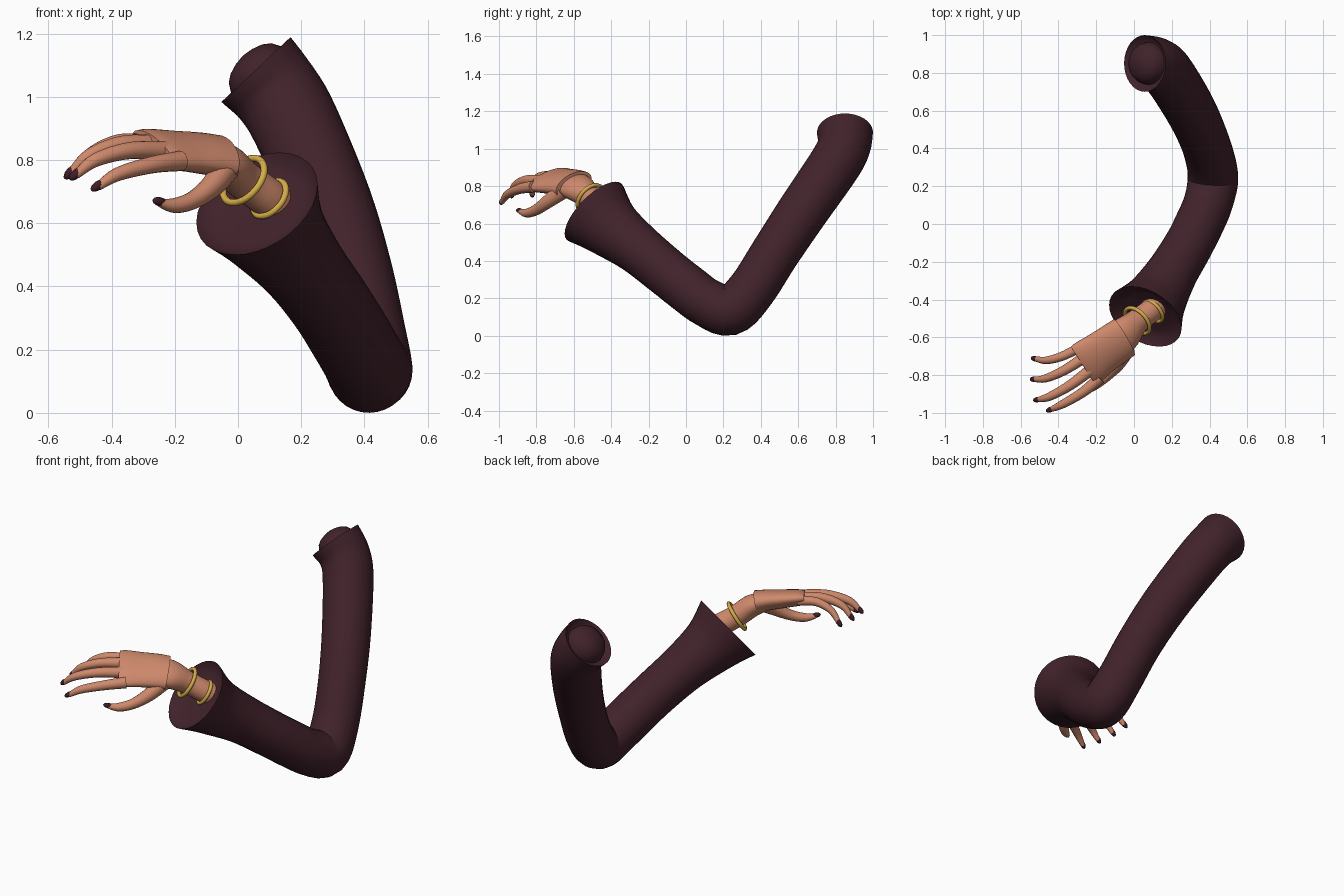
import bpy, bmesh, math
from mathutils import Vector

cube = bpy.data.objects.get("Cube")
if cube:
    bpy.data.objects.remove(cube, do_unlink=True)


def material(name, r, g, b, rough=0.6):
    m = bpy.data.materials.new(name)
    m.use_nodes = True
    m.diffuse_color = (r, g, b, 1)
    shader = m.node_tree.nodes["Principled BSDF"]
    shader.inputs["Base Color"].default_value = (r, g, b, 1)
    shader.inputs["Roughness"].default_value = rough
    return m


PLUM = material("plum cloth", 0.053, 0.016, 0.024)
SKIN = material("skin", 0.62, 0.25, 0.15)
GOLD = material("gold", 0.66, 0.42, 0.065)
NAIL = material("dark nail polish", 0.05, 0.012, 0.02)


def finish(ob, name, mat, angle=45):
    ob.name = name
    ob.data.materials.clear()
    ob.data.materials.append(mat)
    bpy.ops.object.select_all(action="DESELECT")
    ob.select_set(True)
    bpy.context.view_layer.objects.active = ob
    bpy.ops.object.shade_smooth_by_angle(angle=math.radians(angle))
    return ob


def loft(name, mat, rings, hint, sides=32, cap_start=True, cap_end=True):
    """Skin elliptical rings given as (centre, axis, half width, half thickness)."""
    bm = bmesh.new()
    loops = []
    for centre, axis, wide, thick in rings:
        u = (hint - axis * hint.dot(axis)).normalized()
        v = axis.cross(u)
        loops.append([bm.verts.new(centre + u * wide * math.cos(a) + v * thick * math.sin(a))
                      for a in (math.tau * i / sides for i in range(sides))])
    for a, b in zip(loops, loops[1:]):
        for i in range(sides):
            j = (i + 1) % sides
            bm.faces.new((a[i], a[j], b[j], b[i]))
    if cap_start:
        bm.faces.new(loops[0][::-1])
    if cap_end:
        bm.faces.new(loops[-1])
    mesh = bpy.data.meshes.new(name)
    bm.to_mesh(mesh)
    bm.free()
    ob = bpy.data.objects.new(name, mesh)
    bpy.context.collection.objects.link(ob)
    return finish(ob, name, mat)


def path_rings(points, steps=5):
    """Smooth path through (x, y, z, half width[, half thickness]) points."""
    pts = [tuple(p) + (p[3],) if len(p) == 4 else p for p in points]
    pts = [pts[0]] + pts + [pts[-1]]
    samples = []
    for p, q, r, s in zip(pts, pts[1:], pts[2:], pts[3:]):
        for k in range(steps):
            t = k / steps
            samples.append([b + t / 2 * (c - a + t * (2*a - 5*b + 4*c - d + t * (3*b - 3*c + d - a)))
                            for a, b, c, d in zip(p, q, r, s)])
    samples.append(list(pts[-1]))
    centres = [Vector(s[:3]) for s in samples]
    last = len(centres) - 1
    return [(c, (centres[min(i + 1, last)] - centres[max(i - 1, 0)]).normalized(), s[3], s[4])
            for i, (c, s) in enumerate(zip(centres, samples))]


def revolve(name, mat, centre, axis, profile, hint):
    rings = [(centre + axis * h, axis, r, r) for r, h in profile]
    return loft(name, mat, rings, hint, cap_start=False)


X = Vector((1, 0, 0))
ACROSS = Vector((0.5, -0.78, -0.38))   # little finger side to thumb side

# Sleeve from shoulder, round the elbow, to the flared cuff
sleeve = path_rings([
    (0.057, 0.85, 1.086, 0.15), (0.12, 0.845, 1.015, 0.142), (0.18, 0.795, 0.915, 0.14),
    (0.29, 0.62, 0.66, 0.135), (0.36, 0.475, 0.44, 0.13), (0.402, 0.35, 0.245, 0.13),
    (0.418, 0.235, 0.135, 0.134), (0.392, 0.11, 0.178, 0.13), (0.35, 0.01, 0.25, 0.13),
    (0.29, -0.11, 0.345, 0.13), (0.2, -0.26, 0.468, 0.137), (0.117, -0.398, 0.575, 0.165),
    (0.06, -0.49, 0.662, 0.21)])
loft("sleeve", PLUM, sleeve, X, cap_start=False, cap_end=False)

# Hollow cuff, and the sunken shoulder joint with its dome
revolve("cuff_lining", PLUM, sleeve[-1][0], sleeve[-1][1],
        [(0.21, 0), (0.18, -0.035), (0.13, -0.045), (0.03, -0.046)], X)
revolve("shoulder_joint", PLUM, sleeve[0][0], -sleeve[0][1],
        [(0.15, 0), (0.13, -0.025), (0.113, -0.03), (0.108, 0), (0.092, 0.028),
         (0.068, 0.045), (0.035, 0.056), (0.005, 0.06)], X)

# Forearm and palm
forearm = path_rings([
    (0.17, -0.38, 0.61, 0.063), (0.095, -0.455, 0.68, 0.063), (0.02, -0.512, 0.735, 0.065, 0.062),
    (-0.04, -0.575, 0.79, 0.092, 0.062), (-0.1, -0.63, 0.812, 0.1, 0.05)])
loft("forearm", SKIN, forearm, ACROSS)
palm = path_rings([
    (-0.052, -0.6, 0.807, 0.116, 0.064), (-0.1, -0.632, 0.818, 0.118, 0.058),
    (-0.17, -0.68, 0.826, 0.122, 0.052), (-0.24, -0.73, 0.833, 0.131, 0.046),
    (-0.27, -0.75, 0.834, 0.127, 0.039)])
loft("palm", SKIN, palm, ACROSS)

# Bangles
for name, spot, radius, tube in (("outer_bangle", (0.018, -0.512, 0.735), 0.083, 0.011),
                                 ("inner_bangle", (0.1, -0.462, 0.678), 0.066, 0.01)):
    bpy.ops.mesh.primitive_torus_add(major_radius=radius, minor_radius=tube, major_segments=40,
                                     minor_segments=10, location=spot)
    ring = bpy.context.object
    ring.rotation_euler = Vector((-0.14, -0.13, 0.12)).to_track_quat("Z", "Y").to_euler()
    finish(ring, name, GOLD, 60)

# Fingers and thumb, each with a painted nail
digits = {
    "little_finger": [(-0.29, -0.655, 0.855, 0.026), (-0.38, -0.7, 0.857, 0.024),
                      (-0.465, -0.722, 0.82, 0.02), (-0.525, -0.713, 0.76, 0.013)],
    "ring_finger": [(-0.26, -0.705, 0.85, 0.03), (-0.37, -0.775, 0.85, 0.026),
                    (-0.47, -0.818, 0.815, 0.021), (-0.53, -0.822, 0.757, 0.013)],
    "middle_finger": [(-0.22, -0.765, 0.828, 0.032), (-0.34, -0.855, 0.83, 0.027),
                      (-0.45, -0.915, 0.8, 0.022), (-0.512, -0.93, 0.752, 0.013)],
    "index_finger": [(-0.18, -0.815, 0.797, 0.032), (-0.27, -0.89, 0.785, 0.027),
                     (-0.38, -0.955, 0.755, 0.022), (-0.443, -0.983, 0.715, 0.013)],
    "thumb": [(-0.04, -0.66, 0.775, 0.046), (-0.08, -0.735, 0.72, 0.037),
              (-0.14, -0.8, 0.674, 0.029), (-0.2, -0.85, 0.656, 0.024),
              (-0.247, -0.888, 0.664, 0.013)],
}
for name, points in digits.items():
    rings = path_rings(points)
    loft(name, SKIN, rings, ACROSS, sides=16)
    tip, axis = rings[-1][:2]
    bpy.ops.mesh.primitive_uv_sphere_add(segments=12, ring_count=8, radius=1,
                                         location=tip + Vector((0, 0, 0.004)))
    nail = bpy.context.object
    nail.scale = (0.0145, 0.0145, 0.028)
    nail.rotation_euler = axis.to_track_quat("Z", "Y").to_euler()
    finish(nail, name + "_nail", NAIL, 60)
